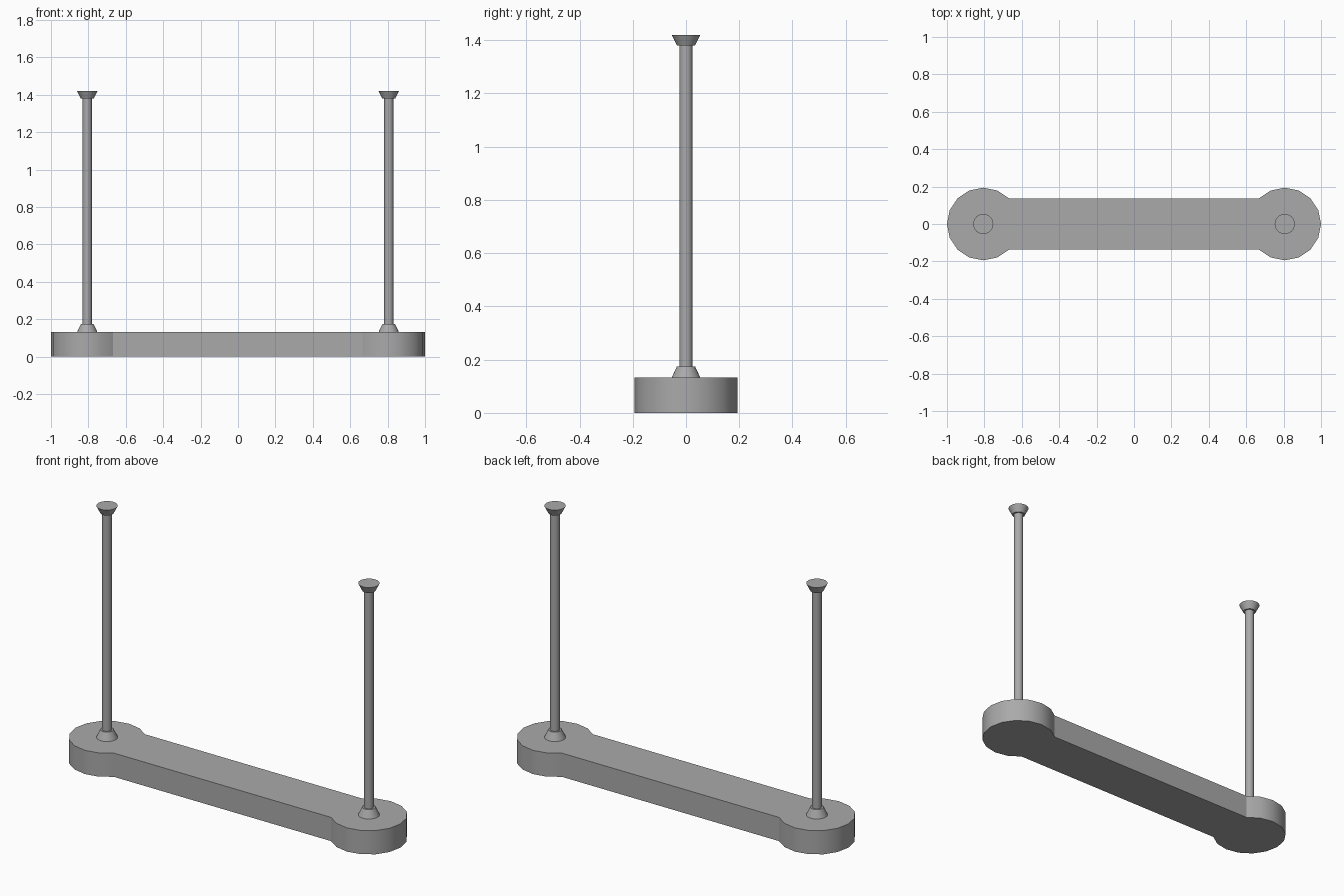
import bpy, bmesh
from math import cos, sin, radians, tau

if "Cube" in bpy.data.objects:
    bpy.data.objects.remove(bpy.data.objects["Cube"])

POST_X, DISC_R, BASE_H, TOP = 0.806, 0.194, 0.132, 1.42

grey = bpy.data.materials.new("plain_grey")
grey.use_nodes = True
grey.diffuse_color = (0.4, 0.4, 0.4, 1)
grey.node_tree.nodes["Principled BSDF"].inputs["Base Color"].default_value = grey.diffuse_color


def finish(bm, name, smooth_angle):
    bmesh.ops.recalc_face_normals(bm, faces=bm.faces)
    mesh = bpy.data.meshes.new(name)
    bm.to_mesh(mesh)
    bm.free()
    mesh.materials.append(grey)
    obj = bpy.data.objects.new(name, mesh)
    bpy.context.collection.objects.link(obj)
    bpy.ops.object.select_all(action='DESELECT')
    obj.select_set(True)
    bpy.context.view_layer.objects.active = obj
    bpy.ops.object.shade_smooth_by_angle(angle=radians(smooth_angle))
    return obj


# Base: two sixteen-sided discs joined by a bar at their 45 degree corners
bm = bmesh.new()
arc = [radians(-135 + 22.5 * i) for i in range(13)]
outline = [(s * (POST_X + DISC_R * cos(a)), s * DISC_R * sin(a)) for s in (1, -1) for a in arc]
face = bm.faces.new([bm.verts.new((x, y, 0)) for x, y in outline])
top = bmesh.ops.extrude_face_region(bm, geom=[face], use_keep_orig=True)
bmesh.ops.translate(bm, vec=(0, 0, BASE_H),
                    verts=[v for v in top["geom"] if isinstance(v, bmesh.types.BMVert)])
finish(bm, "base", 30)


# Posts: turned rod with a flared foot and a flared cap
def post(name, x, sides=24):
    profile = [(0.054, BASE_H), (0.034, 0.175), (0.0245, 0.175),
               (0.0245, 1.38), (0.034, 1.38), (0.054, TOP)]
    bm = bmesh.new()
    rings = [[bm.verts.new((x + r * cos(tau * i / sides), r * sin(tau * i / sides), z))
              for i in range(sides)] for r, z in profile]
    for low, high in zip(rings, rings[1:]):
        for i in range(sides):
            j = (i + 1) % sides
            bm.faces.new((low[i], low[j], high[j], high[i]))
    for end in (rings[0], rings[-1]):
        bm.faces.new(end)
    finish(bm, name, 30)


post("left_post", POST_X)
post("right_post", -POST_X)
